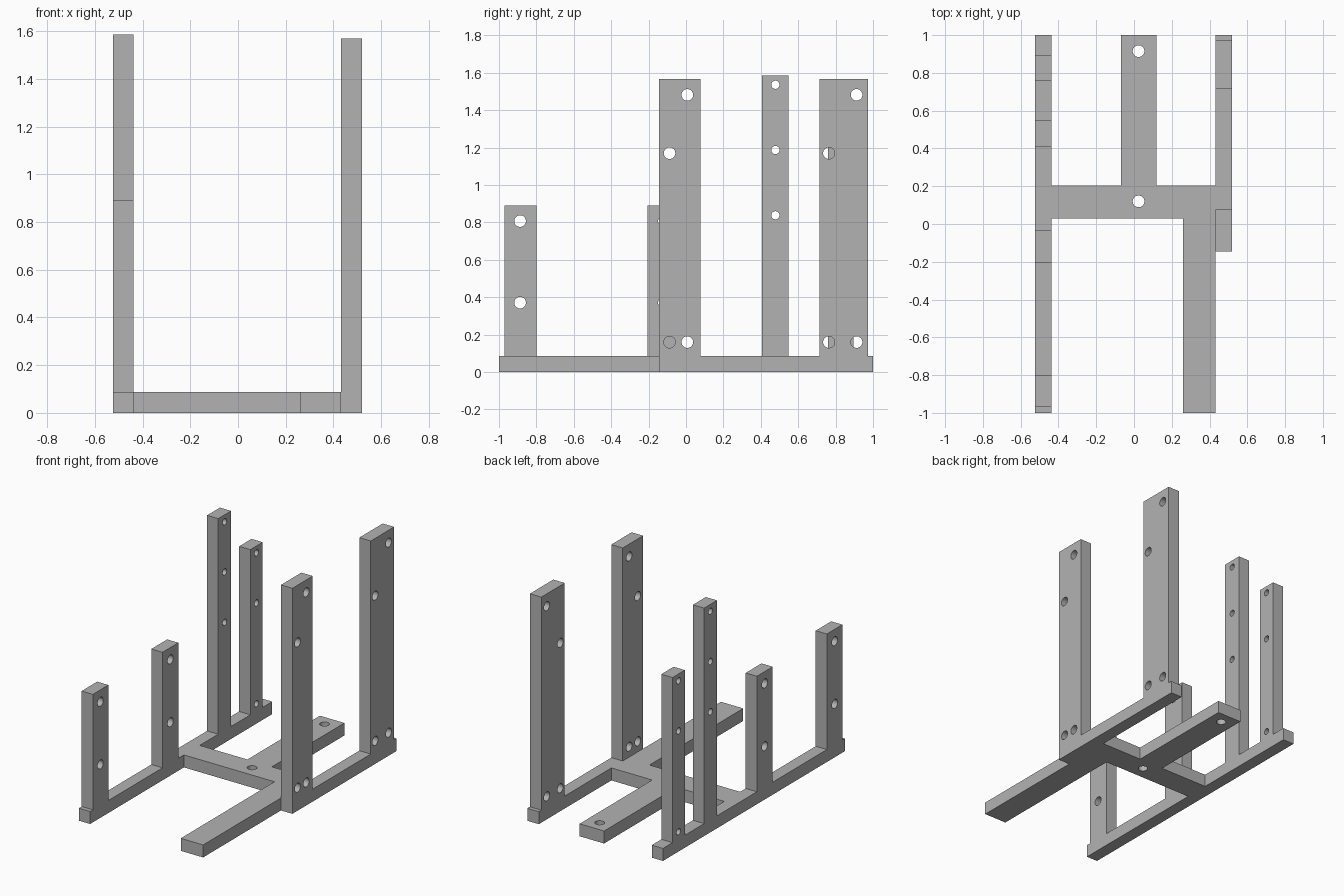
import bpy
import bmesh
from mathutils import Matrix, Vector

cube = bpy.data.objects.get("Cube")
if cube:
    bpy.data.objects.remove(cube, do_unlink=True)

grey = bpy.data.materials.new("plain grey")
grey.use_nodes = True
grey.diffuse_color = (0.45, 0.45, 0.45, 1)
grey.node_tree.nodes["Principled BSDF"].inputs["Base Color"].default_value = (0.45, 0.45, 0.45, 1)

THICK = 0.087   # height of the base bars
UPRIGHT = Matrix(((0, 0, 1, 0), (1, 0, 0, 0), (0, 1, 0, 0), (0, 0, 0, 1)))  # (y, z, x) to (x, y, z)
FLAT = Matrix.Identity(4)


def add_mesh(name, bm):
    bmesh.ops.recalc_face_normals(bm, faces=bm.faces)
    mesh = bpy.data.meshes.new(name)
    bm.to_mesh(mesh)
    bm.free()
    obj = bpy.data.objects.new(name, mesh)
    bpy.context.collection.objects.link(obj)
    return obj


def plate(name, outline, low, high, frame, holes):
    """Extrude an outline from low to high and drill round holes (a, b, radius)."""
    bm = bmesh.new()
    face = bm.faces.new([bm.verts.new((a, b, low)) for a, b in outline])
    grown = bmesh.ops.extrude_face_region(bm, geom=[face])["geom"]
    bmesh.ops.translate(bm, vec=(0, 0, high - low),
                        verts=[v for v in grown if isinstance(v, bmesh.types.BMVert)])
    bm.transform(frame)
    obj = add_mesh(name, bm)
    obj.data.materials.append(grey)

    drills = bmesh.new()
    for a, b, radius in holes:
        place = Matrix.Translation(Vector((a, b, (low + high) / 2)))
        bmesh.ops.create_cone(drills, cap_ends=True, segments=32, radius1=radius,
                              radius2=radius, depth=0.3, matrix=frame @ place)
    cutter = add_mesh(name + "_drills", drills)
    cutter.hide_render = True
    cut = obj.modifiers.new("holes", "BOOLEAN")
    cut.operation, cut.solver, cut.object = "DIFFERENCE", "EXACT", cutter
    bpy.ops.object.select_all(action="DESELECT")
    obj.select_set(True)
    bpy.context.view_layer.objects.active = obj
    bpy.ops.object.modifier_apply(modifier=cut.name)
    bpy.ops.object.shade_smooth_by_angle()
    bpy.data.objects.remove(cutter, do_unlink=True)
    return obj


def comb(start, end, posts):
    """Side outline of a rail with posts (y from, y to, top) standing on it."""
    points = [(start, 0)]
    if posts[0][0] > start:
        points.append((start, THICK))
    for y0, y1, top in posts:
        if y0 > start:
            points.append((y0, THICK))
        points += [(y0, top), (y1, top), (y1, THICK)]
    return points + [(end, THICK), (end, 0)]


# Base: crossbar with a rear tongue and a front foot
base = [(-0.437, 0.03), (0.26, 0.03), (0.26, -1), (0.432, -1), (0.432, 0.203),
        (0.118, 0.203), (0.118, 1), (-0.07, 1), (-0.07, 0.203), (-0.437, 0.203)]
plate("base", base, 0, THICK, FLAT, [(0.024, 0.915, 0.031), (0.024, 0.12, 0.031)])

# Left side: two wide tall posts, each with four holes
left_posts = [(-0.145, 0.078, 1.568), (0.715, 0.972, 1.568)]
left_holes = []
for y_inner, y_outer in ((-0.088, 0.007), (0.764, 0.912)):
    left_holes += [(y_outer, 1.482, 0.031), (y_inner, 1.17, 0.031),
                   (y_inner, 0.16, 0.031), (y_outer, 0.16, 0.031)]
plate("left_frame", comb(-0.145, 1, left_posts), 0.432, 0.52, UPRIGHT, left_holes)

# Right side: two short posts in front, two slim tall posts behind
right_posts = [(-0.97, -0.8, 0.89), (-0.205, -0.031, 0.89),
               (0.407, 0.548, 1.585), (0.76, 0.895, 1.235)]
right_holes = [(y, z, 0.031) for y in (-0.887, -0.118) for z in (0.807, 0.371)]
right_holes += [(0.478, z, 0.022) for z in (1.536, 1.187, 0.838)]
right_holes += [(0.828, z, 0.022) for z in (1.187, 0.838, 0.138)]
plate("right_frame", comb(-1, 1, right_posts), -0.523, -0.437, UPRIGHT, right_holes)
